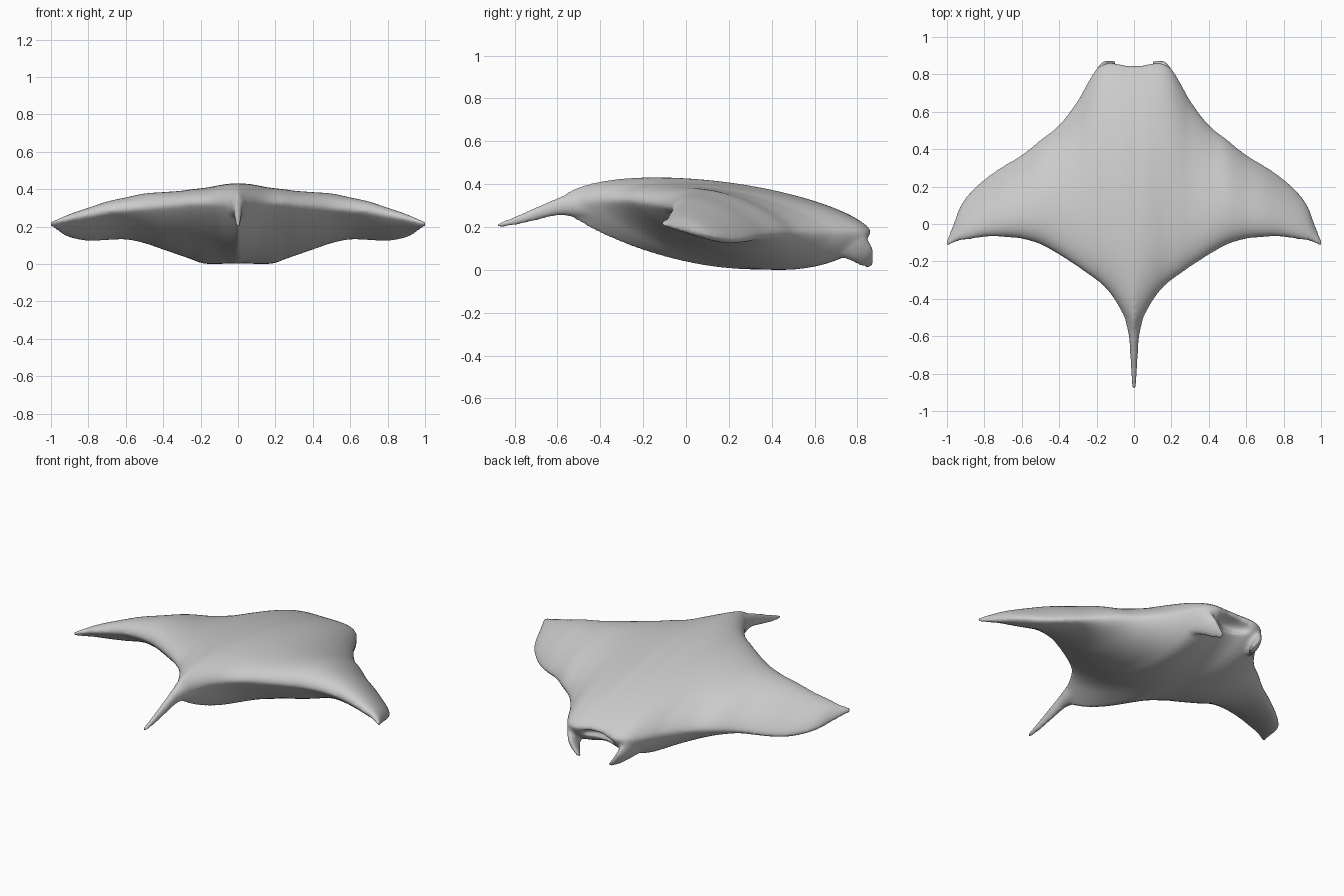
import bpy, bmesh, math
from mathutils import Vector

if "Cube" in bpy.data.objects:
    bpy.data.objects.remove(bpy.data.objects["Cube"])

skin = bpy.data.materials.new("plain_grey")
skin.diffuse_color = (0.6, 0.6, 0.6, 1)
skin.use_nodes = True
skin.node_tree.nodes["Principled BSDF"].inputs["Base Color"].default_value = skin.diffuse_color


def loft(name, rings):
    """Skin a list of closed rings and cap both ends."""
    bm = bmesh.new()
    rows = [[bm.verts.new(p) for p in ring] for ring in rings]
    n = len(rows[0])
    for a, b in zip(rows, rows[1:]):
        for i in range(n):
            j = (i + 1) % n
            bm.faces.new((a[i], a[j], b[j], b[i]))
    bm.faces.new(rows[0])
    bm.faces.new(rows[-1])
    bmesh.ops.recalc_face_normals(bm, faces=bm.faces)
    me = bpy.data.meshes.new(name)
    bm.to_mesh(me)
    bm.free()
    me.materials.append(skin)
    ob = bpy.data.objects.new(name, me)
    bpy.context.collection.objects.link(ob)
    return ob


def spline(table, x):
    """Smooth interpolation of table rows (first column is the parameter)."""
    k = 0
    while k < len(table) - 2 and x > table[k + 1][0]:
        k += 1
    p, q = table[k], table[k + 1]
    o, r = table[max(k - 1, 0)], table[min(k + 2, len(table) - 1)]
    h = q[0] - p[0]
    t = (x - p[0]) / h
    out = []
    for c in range(1, len(p)):
        m0 = (q[c] - o[c]) / (q[0] - o[0]) * h
        m1 = (r[c] - p[c]) / (r[0] - p[0]) * h
        out.append((2*t**3 - 3*t*t + 1) * p[c] + (t**3 - 2*t*t + t) * m0
                   + (3*t*t - 2*t**3) * q[c] + (t**3 - t*t) * m1)
    return out


# Span stations: x, front y, front z, back y, back z, crown, belly depth
SPAN = [
    (0.00, 0.85, 0.185, -0.60, 0.30, 0.172, 0.232),
    (0.05, 0.85, 0.185, -0.50, 0.31, 0.162, 0.235),
    (0.10, 0.86, 0.18, -0.41, 0.32, 0.148, 0.238),
    (0.15, 0.86, 0.175, -0.345, 0.32, 0.138, 0.235),
    (0.20, 0.83, 0.17, -0.30, 0.32, 0.132, 0.225),
    (0.25, 0.75, 0.17, -0.265, 0.32, 0.126, 0.205),
    (0.30, 0.66, 0.17, -0.23, 0.315, 0.122, 0.185),
    (0.40, 0.53, 0.17, -0.165, 0.305, 0.122, 0.145),
    (0.50, 0.45, 0.17, -0.11, 0.295, 0.122, 0.105),
    (0.60, 0.37, 0.16, -0.08, 0.285, 0.110, 0.070),
    (0.70, 0.31, 0.145, -0.07, 0.275, 0.098, 0.055),
    (0.80, 0.24, 0.135, -0.07, 0.255, 0.080, 0.045),
    (0.88, 0.165, 0.145, -0.083, 0.24, 0.060, 0.035),
    (0.93, 0.095, 0.16, -0.09, 0.23, 0.043, 0.026),
    (0.96, 0.015, 0.18, -0.10, 0.223, 0.030, 0.020),
    (1.008, -0.105, 0.21, -0.125, 0.214, 0.010, 0.010),
]


def wing_ring(x, n=36):
    yf, zf, yb, zb, crown, belly = spline(SPAN, abs(x))
    ring = []
    for i in range(2 * n):
        a = math.pi * i / n
        u = 0.5 - 0.5 * math.cos(a)
        y, z = yb + (yf - yb) * u, zb + (zf - zb) * u
        if i <= n:
            w = u ** 0.85
            z += crown * max(0, 4 * w * (1 - w)) ** 0.62
        else:
            w = u ** 1.18
            z -= belly * max(0, 4 * w * (1 - w)) ** 0.66
        ring.append((x, y, z))
    return ring


# Body and wings
N = 120
body = loft("manta_body", [wing_ring(-1.008 + 2.016 * i / N) for i in range(N + 1)])


def tube(name, path, n=16, side=1):
    """Path rows: t, x, y, z, radius x, radius across; rings stand across the path."""
    rings = []
    steps = 24
    for s in range(steps + 1):
        t = path[0][0] + (path[-1][0] - path[0][0]) * s / steps
        x, y, z, rx, rr = spline(path, t)
        e = 0.01
        d = Vector(spline(path, min(t + e, path[-1][0]))[:3]) - Vector(spline(path, max(t - e, path[0][0]))[:3])
        across = Vector((1, 0, 0)).cross(d).normalized()
        ring = []
        for i in range(n):
            a = 2 * math.pi * i / n
            p = Vector((x + rx * math.cos(a), y, z)) + across * (rr * math.sin(a))
            ring.append((p.x * side, p.y, p.z))
        rings.append(ring)
    return loft(name, rings)


# Tail
parts = [tube("tail", [
    (0, 0, -0.28, 0.30, 0.07, 0.07),
    (1, 0, -0.42, 0.306, 0.07, 0.08),
    (2, 0, -0.50, 0.304, 0.05, 0.065),
    (3, 0, -0.60, 0.290, 0.028, 0.040),
    (4, 0, -0.70, 0.258, 0.021, 0.030),
    (5, 0, -0.80, 0.225, 0.016, 0.020),
    (6, 0, -0.885, 0.203, 0.010, 0.010)])]

# Head lobes hanging either side of the mouth
for side, label in ((1, "right"), (-1, "left")):
    parts.append(tube("head_lobe_" + label, [
        (0, 0.195, 0.68, 0.15, 0.04, 0.08),
        (1, 0.190, 0.76, 0.125, 0.035, 0.080),
        (2, 0.170, 0.81, 0.085, 0.028, 0.065),
        (3, 0.140, 0.84, 0.045, 0.022, 0.045),
        (4, 0.100, 0.86, 0.012, 0.012, 0.018)], side=side))

# Mouth hollow, cut with an ellipsoid
bpy.ops.mesh.primitive_uv_sphere_add(segments=32, ring_count=16, location=(0, 0.88, 0.14))
cutter = bpy.context.object
cutter.name = "mouth_cutter"
cutter.scale = (0.12, 0.11, 0.04)
cutter.hide_render = True
mod = body.modifiers.new("mouth", 'BOOLEAN')
mod.operation, mod.object, mod.solver = 'DIFFERENCE', cutter, 'EXACT'
bpy.ops.object.select_all(action='DESELECT')
body.select_set(True)
bpy.context.view_layer.objects.active = body
bpy.ops.object.modifier_apply(modifier=mod.name)
bpy.data.objects.remove(cutter)

# Fuse the parts into one soft skin
for p in parts:
    p.select_set(True)
bpy.ops.object.join()
body.data.materials.clear()
body.data.materials.append(skin)
fuse = body.modifiers.new("fuse", 'REMESH')
fuse.mode, fuse.voxel_size, fuse.use_smooth_shade = 'VOXEL', 0.01, True
soft = body.modifiers.new("soften", 'SMOOTH')
soft.factor, soft.iterations = 0.5, 9
for name in ("fuse", "soften"):
    bpy.ops.object.modifier_apply(modifier=name)
bpy.ops.object.shade_smooth()

# Stand the model on the floor
low = min(v.co.z for v in body.data.vertices)
for v in body.data.vertices:
    v.co.z -= low
